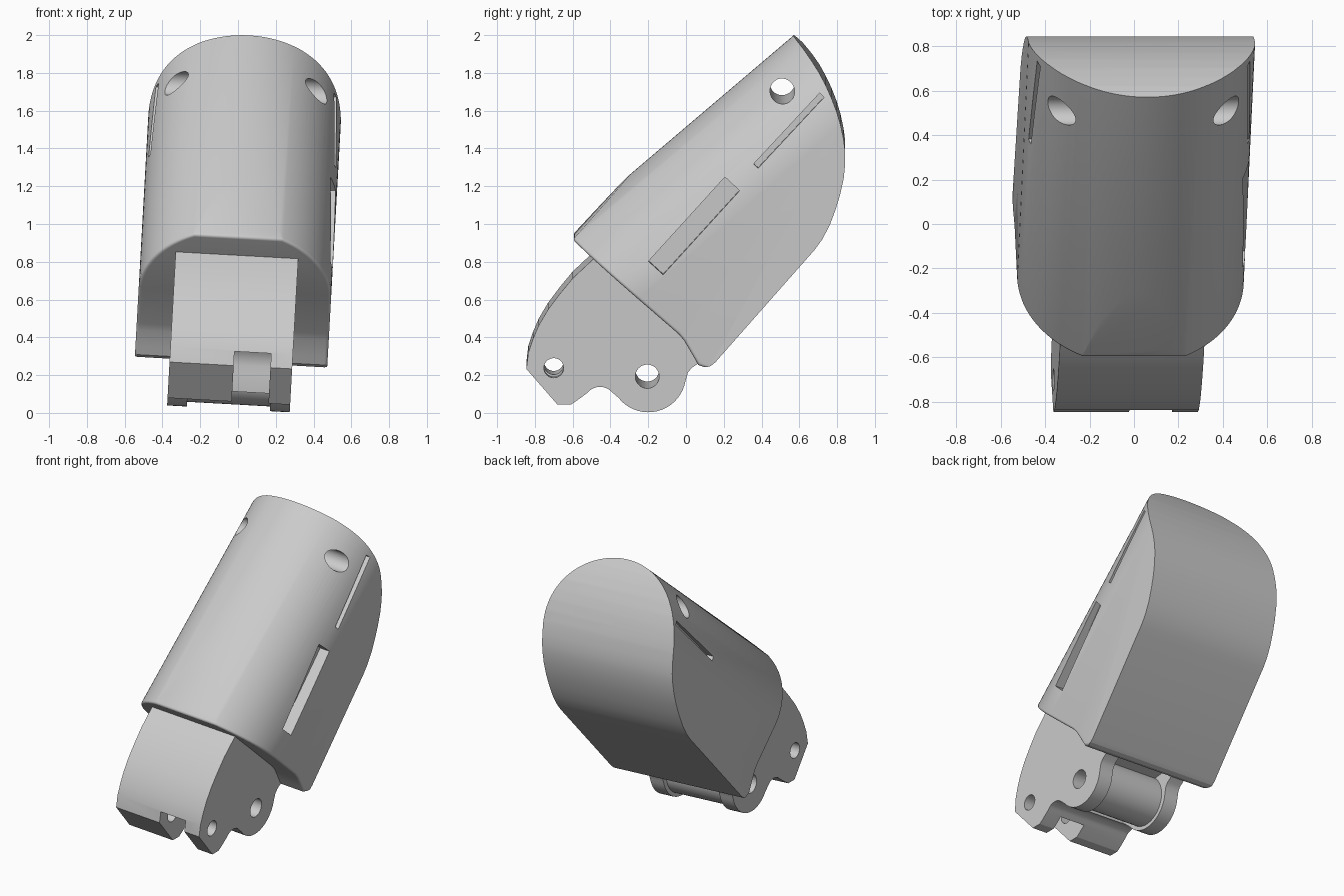
import bpy, bmesh
from math import sin, cos, pi, radians, sqrt
from mathutils import Matrix, Vector

cube = bpy.data.objects.get("Cube")
if cube:
    bpy.data.objects.remove(cube)

grey = bpy.data.materials.new("plain_grey")
grey.use_nodes = True
GREY = (0.6, 0.6, 0.6, 1)
grey.diffuse_color = GREY
grey.node_tree.nodes["Principled BSDF"].inputs["Base Color"].default_value = GREY


def arc(cy, cz, r, start, end, n):
    """Points on an arc in the side plane, angles in degrees."""
    steps = [radians(start + (end - start) * i / n) for i in range(n + 1)]
    return [(cy + r * cos(a), cz + r * sin(a)) for a in steps]


def loft(name, ring, offset):
    """Solid made by sweeping a closed ring of points along an offset."""
    bm = bmesh.new()
    face = bm.faces.new([bm.verts.new(p) for p in ring])
    new = bmesh.ops.extrude_face_region(bm, geom=[face], use_keep_orig=True)
    moved = [g for g in new["geom"] if isinstance(g, bmesh.types.BMVert)]
    bmesh.ops.translate(bm, verts=moved, vec=offset)
    bmesh.ops.recalc_face_normals(bm, faces=bm.faces)
    mesh = bpy.data.meshes.new(name)
    bm.to_mesh(mesh)
    bm.free()
    obj = bpy.data.objects.new(name, mesh)
    bpy.context.collection.objects.link(obj)
    return obj


def prism(name, outline, x0, x1):
    return loft(name, [(x0, y, z) for y, z in outline], (x1 - x0, 0, 0))


def rod(name, y, z, r, x0, x1):
    return prism(name, arc(y, z, r, 0, 352.5, 47), x0, x1)


def combine(obj, other, operation):
    """Boolean, baked into the mesh; the helper solid is removed."""
    mod = obj.modifiers.new("bool", "BOOLEAN")
    mod.operation, mod.solver, mod.object = operation, "EXACT", other
    other.hide_render = True
    graph = bpy.context.evaluated_depsgraph_get()
    mesh = bpy.data.meshes.new_from_object(obj.evaluated_get(graph))
    obj.modifiers.clear()
    obj.data = mesh
    bpy.data.objects.remove(other)


# Sleeve: side outline crossed with an arched section
side = [(-0.3, 1.26), (0.57, 2.0), (0.62, 1.945), (0.665, 1.885), (0.705, 1.825),
        (0.74, 1.76), (0.77, 1.695), (0.797, 1.625), (0.818, 1.555), (0.834, 1.48),
        (0.843, 1.41), (0.843, 1.35), (0.835, 1.27), (0.815, 1.18), (0.79, 1.1),
        (0.76, 1.02), (0.72, 0.945), (0.68, 0.89), (0.64, 0.845), (0.155, 0.295),
        (0.13, 0.275), (0.1, 0.268), (0.065, 0.28), (0.04, 0.325), (-0.01, 0.41),
        (-0.04, 0.445), (-0.6, 0.93)]
sleeve = prism("sleeve", side, -0.7, 0.7)

R = 0.51
slope = radians(40.4)
along = Vector((0, cos(slope), sin(slope)))
up = Vector((0, -sin(slope), cos(slope)))
middle = Vector((0, 0.57, 2.0)) - up * R
section = [(R * cos(pi * i / 64), R * sin(pi * i / 64)) for i in range(65)]
section += [(-R, -1.6), (R, -1.6)]
ring = [middle - along * 2.5 + up * v + Vector((x, 0, 0)) for x, v in section]
combine(sleeve, loft("arch", ring, along * 4), "INTERSECT")

# Rounded rim around the lower end of the sleeve
bm = bmesh.new()
bm.from_mesh(sleeve.data)
end_dir = Vector((0, -0.66, -0.75))
rim = []
for e in bm.edges:
    if len(e.link_faces) == 2:
        a, b = sorted((f.normal for f in e.link_faces), key=lambda n: -n.dot(end_dir))
        if a.dot(end_dir) > 0.85 > b.dot(end_dir) and (b.z > 0 or abs(b.x) > 0.3):
            rim.append(e)
bmesh.ops.bevel(bm, geom=rim, offset=0.035, segments=4, profile=0.5,
                affect="EDGES", clamp_overlap=True)
bm.to_mesh(sleeve.data)
bm.free()


# Side slots and cross hole
def slot(start, end, width, x0, x1):
    a, b = Vector(start), Vector(end)
    n = (b - a).normalized().orthogonal() * width / 2
    combine(sleeve, prism("slot_cutter", [a + n, b + n, b - n, a - n], x0, x1),
            "DIFFERENCE")


slot((-0.16, 0.795), (0.245, 1.24), 0.105, 0.43, 0.7)
for s in (-1, 1):
    slot((0.37, 1.335), (0.72, 1.71), 0.032, s * 0.44, s * 0.7)
combine(sleeve, rod("hole_cutter", 0.51, 1.725, 0.065, -0.8, 0.8), "DIFFERENCE")

# Hinge block with rounded lugs
W = 0.325
outline = [(-0.4, 0.92), (-0.52, 0.805), (-0.6, 0.73), (-0.67, 0.645), (-0.73, 0.565),
           (-0.78, 0.48), (-0.81, 0.41), (-0.835, 0.335), (-0.845, 0.25),
           (-0.68, 0.06), (-0.61, 0.06), (-0.58, 0.08)]
outline += arc(-0.455, 0.07, 0.085, 140, 40, 8)
outline += arc(-0.2, 0.22, 0.2, 218, 350, 18)
outline += [(0.01, 0.23), (0.03, 0.255), (0.06, 0.275), (0.12, 0.33), (0.1, 0.5)]
hinge = prism("hinge_block", outline, -W, W)

# Clearance between the rear lugs, the barrel, and the front notch
relief = [(-0.44, -0.1), (-0.42, 0.2), (-0.3, 0.3), (-0.05, 0.34), (0.2, 0.36), (0.2, -0.1)]
combine(hinge, prism("relief_cutter", relief, -0.22, 0.22), "DIFFERENCE")
combine(hinge, rod("barrel", -0.2, 0.21, 0.165, -0.23, 0.23), "UNION")
notch = [(-0.95, -0.1), (-0.95, 0.32)] + arc(-0.7, 0.24, 0.15, 145, -10, 10) + [(-0.5, -0.1)]
combine(hinge, prism("notch_cutter", notch, 0.015, 0.21), "DIFFERENCE")

# Pin holes
for y, z, r in ((-0.7, 0.255, 0.052), (-0.205, 0.21, 0.063)):
    combine(hinge, rod("pin_cutter", y, z, r, -0.5, 0.5), "DIFFERENCE")

# Slight sideways lean of the whole part, then shading and colour
pivot = Vector((0, 0, 0.93))
lean = (Matrix.Translation(pivot) @ Matrix.Rotation(radians(3.2), 4, "Y")
        @ Matrix.Translation(-pivot))
bpy.ops.object.select_all(action="DESELECT")
for obj in (sleeve, hinge):
    obj.data.transform(lean)
    obj.data.materials.clear()
    obj.data.materials.append(grey)
    obj.select_set(True)
    bpy.context.view_layer.objects.active = obj
bpy.ops.object.shade_smooth_by_angle(angle=radians(28))
